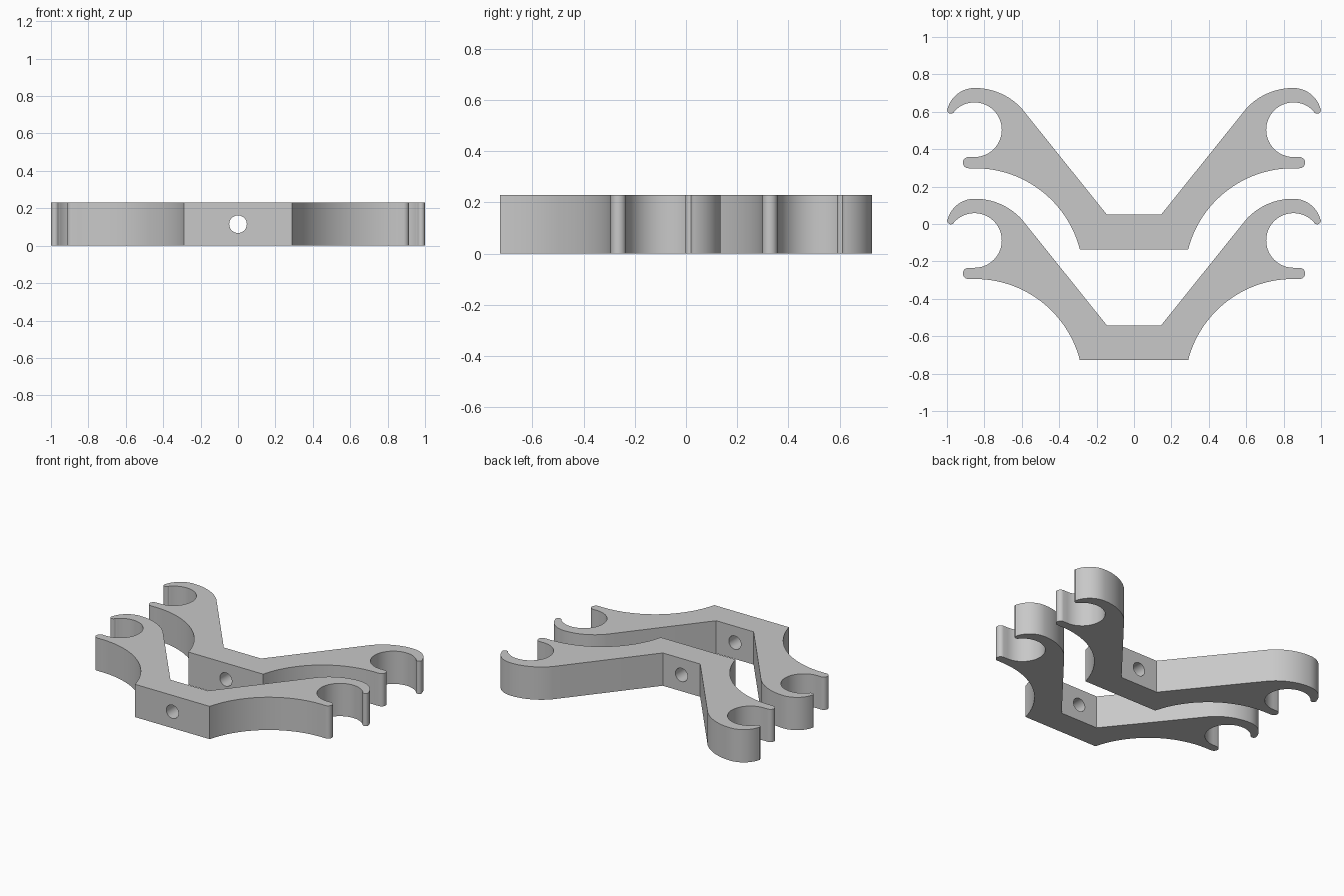
import bpy
import bmesh
from math import radians, cos, sin, pi

cube = bpy.data.objects.get("Cube")
if cube:
    bpy.data.objects.remove(cube, do_unlink=True)

HEIGHT = 0.23
SPACING = 0.592

grey = bpy.data.materials.new("light_grey")
grey.use_nodes = True
grey.diffuse_color = (0.58, 0.58, 0.58, 1)
for node in grey.node_tree.nodes:
    if node.type == "BSDF_PRINCIPLED":
        node.inputs["Base Color"].default_value = grey.diffuse_color


def arc(cx, cy, r, start, end, steps):
    """Points on a circular arc, angles in degrees."""
    angles = [radians(start + (end - start) * i / steps) for i in range(steps + 1)]
    return [(cx + r * cos(a), cy + r * sin(a)) for a in angles]


def half_outline():
    """Right half of the bracket, from bottom corner to the inner bend."""
    pts = arc(0.85, -0.281, 0.579, 165.4, 90, 32)        # concave underside
    pts += arc(0.885, 0.328, 0.03, -90, 90, 12)          # rounded lower lip
    pts += arc(0.853, 0.504, 0.146, -90, -316, 48)       # clip opening
    pts += arc(0.979, 0.61, 0.02, 195, 365, 12)          # rounded hook tip
    pts += arc(0.852, 0.577, 0.15, 14, 90, 20)           # outside of the hook
    pts += arc(0.85, 0.388, 0.339, 92, 137.5, 18)        # shoulder
    pts.append((0.145, 0.05))                            # bend at the centre bar
    return pts


def make_bracket(name, y):
    # Extrude the mirrored outline
    half = half_outline()
    outline = half + [(-px, py) for px, py in reversed(half)]
    bm = bmesh.new()
    face = bm.faces.new([bm.verts.new((px, py + y, 0)) for px, py in outline])
    top = bmesh.ops.extrude_face_region(bm, geom=[face])["geom"]
    bmesh.ops.translate(bm, vec=(0, 0, HEIGHT),
                        verts=[v for v in top if isinstance(v, bmesh.types.BMVert)])
    bmesh.ops.recalc_face_normals(bm, faces=bm.faces)
    mesh = bpy.data.meshes.new(name)
    bm.to_mesh(mesh)
    bm.free()
    mesh.materials.append(grey)
    bracket = bpy.data.objects.new(name, mesh)
    bpy.context.collection.objects.link(bracket)

    # Screw hole through the centre bar
    bpy.ops.mesh.primitive_cylinder_add(vertices=40, radius=0.047, depth=0.5,
                                        location=(0, y - 0.04, HEIGHT / 2),
                                        rotation=(pi / 2, 0, 0))
    cutter = bpy.context.object
    cutter.name = "hole_cutter"
    cutter.hide_render = True
    cutter.data.materials.append(grey)
    cut = bracket.modifiers.new("screw_hole", "BOOLEAN")
    cut.operation = "DIFFERENCE"
    cut.solver = "EXACT"
    cut.object = cutter

    bpy.ops.object.select_all(action="DESELECT")
    bracket.select_set(True)
    bpy.context.view_layer.objects.active = bracket
    bpy.ops.object.modifier_apply(modifier=cut.name)
    bpy.data.objects.remove(cutter, do_unlink=True)
    bpy.ops.object.shade_smooth_by_angle(angle=radians(30))


make_bracket("back_bracket", 0)
make_bracket("front_bracket", -SPACING)
